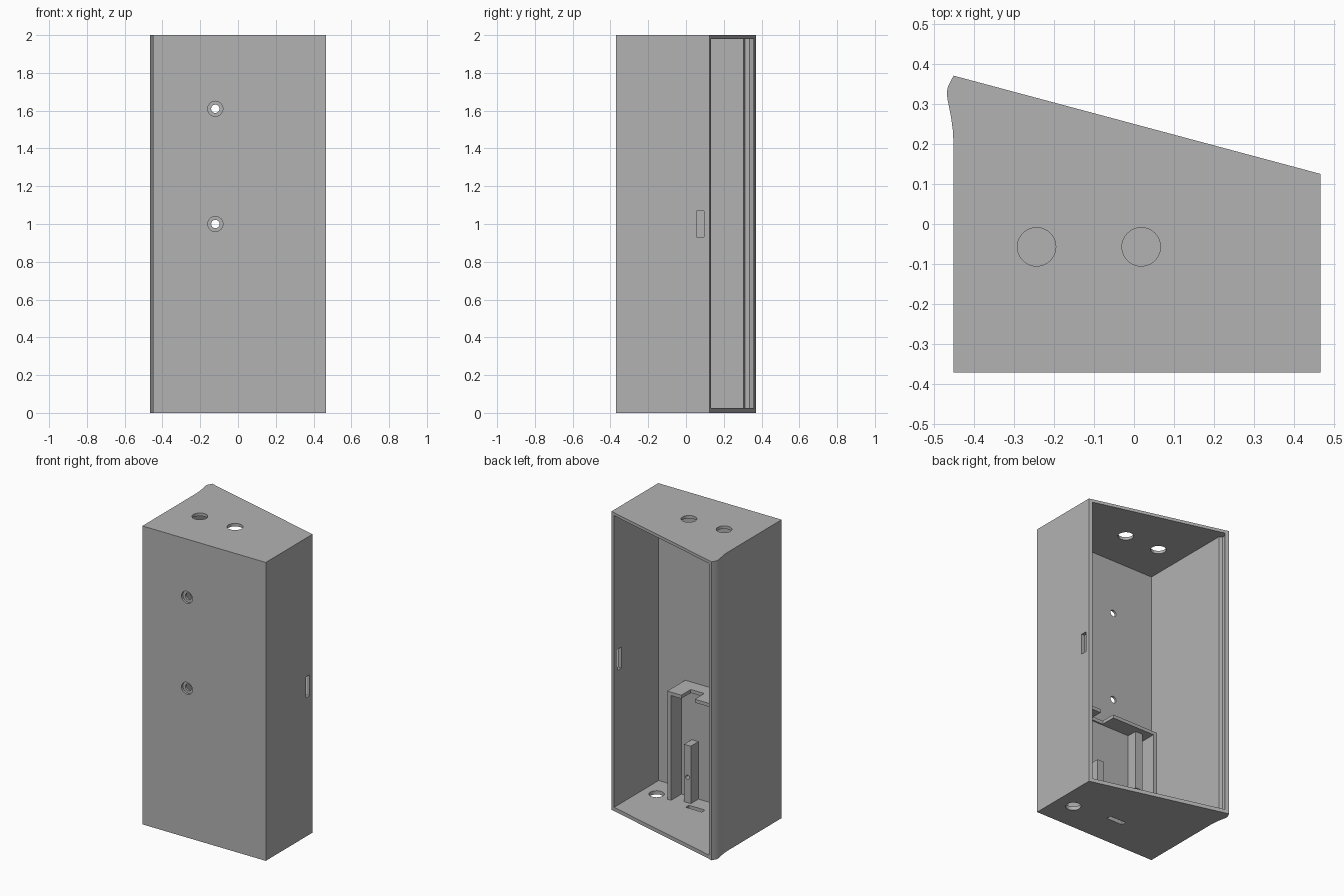
import bpy
import bmesh

cube = bpy.data.objects.get("Cube")
if cube:
    bpy.data.objects.remove(cube, do_unlink=True)

grey = bpy.data.materials.new("light grey plastic")
grey.use_nodes = True
colour = (0.45, 0.45, 0.45, 1)
grey.diffuse_color = colour
grey.node_tree.nodes["Principled BSDF"].inputs["Base Color"].default_value = colour


def prism(name, outline, z0, z1):
    """Extrude an xy outline from z0 to z1."""
    bm = bmesh.new()
    base = bm.faces.new([bm.verts.new((x, y, z0)) for x, y in outline])
    top = bmesh.ops.extrude_face_region(bm, geom=[base])["geom"]
    verts = [g for g in top if isinstance(g, bmesh.types.BMVert)]
    bmesh.ops.translate(bm, verts=verts, vec=(0, 0, z1 - z0))
    bmesh.ops.recalc_face_normals(bm, faces=bm.faces)
    mesh = bpy.data.meshes.new(name)
    bm.to_mesh(mesh)
    bm.free()
    mesh.materials.append(grey)
    obj = bpy.data.objects.new(name, mesh)
    bpy.context.collection.objects.link(obj)
    return obj


def box(name, x0, x1, y0, y1, z0, z1):
    return prism(name, [(x0, y0), (x1, y0), (x1, y1), (x0, y1)], z0, z1)


def drill(name, centre, radius, depth, along_y=False):
    """Cylinder cutter standing on z, or lying along y."""
    bpy.ops.mesh.primitive_cylinder_add(
        vertices=40, radius=radius, depth=depth, location=centre,
        rotation=(1.570796 if along_y else 0, 0, 0))
    obj = bpy.context.object
    obj.name = name
    obj.data.materials.append(grey)
    return obj


def cut(target, cutters):
    """Subtract the cutters, then discard them."""
    for c in cutters:
        c.hide_render = True
        mod = target.modifiers.new("cut", "BOOLEAN")
        mod.operation = "DIFFERENCE"
        mod.solver = "EXACT"
        mod.object = c
        bpy.context.view_layer.objects.active = target
        bpy.ops.object.modifier_apply(modifier=mod.name)
        bpy.data.objects.remove(c, do_unlink=True)


# Housing with a slanted open back and a bulged snap lip on one side
housing = prism("housing", [
    (-0.45, -0.37), (0.465, -0.37), (0.465, 0.125), (-0.45, 0.37),
    (-0.464, 0.343), (-0.467, 0.328), (-0.465, 0.31), (-0.456, 0.265),
    (-0.452, 0.235), (-0.45, 0.2)], 0, 2)
cavity = prism("cavity_cutter", [
    (-0.425, -0.34), (0.441, -0.34), (0.441, 0.5), (-0.425, 0.5),
    (-0.425, 0.358), (-0.445, 0.335), (-0.445, 0.312), (-0.425, 0.305)],
    0.025, 1.98)
cutters = [cavity]

# Cable holes in the top and floor
for x in (-0.243, 0.018):
    cutters.append(drill("top_hole_cutter", (x, -0.057, 2), 0.048, 0.2))
cutters.append(drill("floor_hole_cutter", (0.34, -0.174, 0), 0.047, 0.2))
cutters.append(box("floor_slot_cutter", -0.033, 0.087, -0.154, -0.12, -0.1, 0.1))

# Latch slot in the side wall
cutters.append(box("side_slot_cutter", 0.4, 0.5, 0.055, 0.095, 0.93, 1.07))

# Counterbored screw holes in the front
for z in (1.0, 1.61):
    cutters.append(drill("screw_cutter", (-0.12, -0.36, z), 0.022, 0.2, True))
    cutters.append(drill("screw_head_cutter", (-0.12, -0.37, z), 0.04, 0.03, True))
cut(housing, cutters)
bpy.ops.object.select_all(action="DESELECT")
housing.select_set(True)
bpy.context.view_layer.objects.active = housing
bpy.ops.object.shade_smooth_by_angle(angle=0.3)

# Holder inside: back panel, two side walls and a notched top plate
wall, rear, floor, roof = -0.26, -0.15, 0.02, 0.75
box("holder_panel", -0.31, 0.244, -0.345, wall, floor, roof)
box("holder_left_wall", 0.216, 0.244, wall, rear, floor, roof)
box("holder_right_wall", -0.31, -0.282, wall, rear, floor, roof)
prism("holder_top_plate", [
    (-0.282, wall), (0.216, wall), (0.216, rear), (0.14, rear),
    (0.14, -0.25), (0.04, -0.25), (0.04, rear), (-0.282, rear)], 0.727, roof)

# Support posts, the standing one with a pilot hole
post = box("standing_post", 0.09, 0.14, wall, -0.18, floor, 0.41)
cut(post, [drill("pilot_cutter", (0.115, -0.18, 0.195), 0.014, 0.08, True)])
box("hanging_post", -0.228, -0.172, wall, -0.19, 0.33, 0.73)
